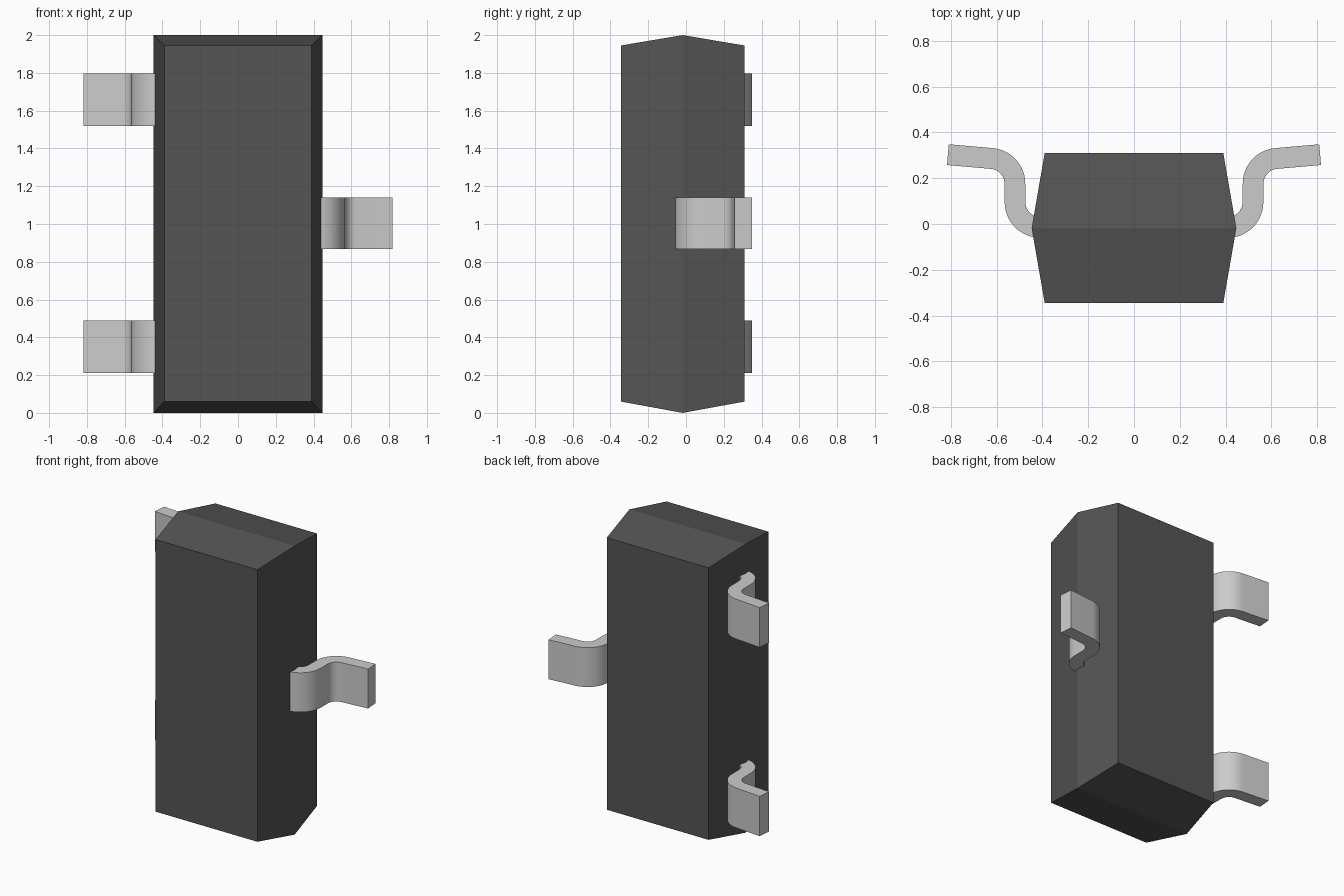
import bpy, bmesh
from math import sin, cos, radians

if "Cube" in bpy.data.objects:
    bpy.data.objects.remove(bpy.data.objects["Cube"])

def finish(name, bm):
    bmesh.ops.recalc_face_normals(bm, faces=bm.faces)
    me = bpy.data.meshes.new(name)
    bm.to_mesh(me)
    bm.free()
    ob = bpy.data.objects.new(name, me)
    bpy.context.collection.objects.link(ob)
    return ob

# Package body: three rectangles along y, widest at the mould parting line
bm = bmesh.new()
rings = []
for y, hx, z0, z1 in [(-0.345, 0.39, 0.06, 1.945), (-0.018, 0.447, 0, 2), (0.31, 0.39, 0.06, 1.945)]:
    rings.append([bm.verts.new((x, y, z)) for x, z in [(-hx, z0), (hx, z0), (hx, z1), (-hx, z1)]])
for a, b in zip(rings, rings[1:]):
    for i in range(4):
        j = (i + 1) % 4
        bm.faces.new((a[i], a[j], b[j], b[i]))
bm.faces.new(rings[0])
bm.faces.new(rings[-1])
body = finish("package_body", bm)
mat = bpy.data.materials.new("dark_plastic")
mat.diffuse_color = (0.09, 0.09, 0.09, 1)
mat.use_nodes = True
mat.node_tree.nodes["Principled BSDF"].inputs["Base Color"].default_value = mat.diffuse_color
body.data.materials.append(mat)

# Gull-wing lead profile: strip of given thickness following two arcs and a flat foot
R, T, TILT, N = 0.155, 0.091, 5, 12

def arc(cx, cy, r, a0, a1):
    return [(cx + r * cos(radians(a0 + (a1 - a0) * i / N)),
             cy + r * sin(radians(a0 + (a1 - a0) * i / N))) for i in range(N + 1)]

def side(r_low, r_high, foot_x):
    pts = arc(0.41, 0.095, r_low, -90 + TILT, 0) + arc(0.63, 0.177, r_high, 180, 90 + TILT)
    x, y = pts[-1]
    return pts + [(foot_x, y + (foot_x - x) * sin(radians(TILT)) / cos(radians(TILT)))]

def lead(name, sx, z0, z1):
    bm = bmesh.new()
    outline = side(R, R - T, 0.817) + side(R - T, R, 0.809)[::-1]
    face = bm.faces.new([bm.verts.new((sx * x, y, z0)) for x, y in outline])
    ext = bmesh.ops.extrude_face_region(bm, geom=[face])
    moved = [v for v in ext["geom"] if isinstance(v, bmesh.types.BMVert)]
    bmesh.ops.translate(bm, verts=moved, vec=(0, 0, z1 - z0))
    ob = finish(name, bm)
    bpy.ops.object.select_all(action='DESELECT')
    ob.select_set(True)
    bpy.context.view_layer.objects.active = ob
    bpy.ops.object.shade_smooth_by_angle(angle=radians(30))

# One lead on the right, two on the left
lead("right_lead", 1, 0.867, 1.14)
lead("lower_left_lead", -1, 0.212, 0.488)
lead("upper_left_lead", -1, 1.52, 1.796)
